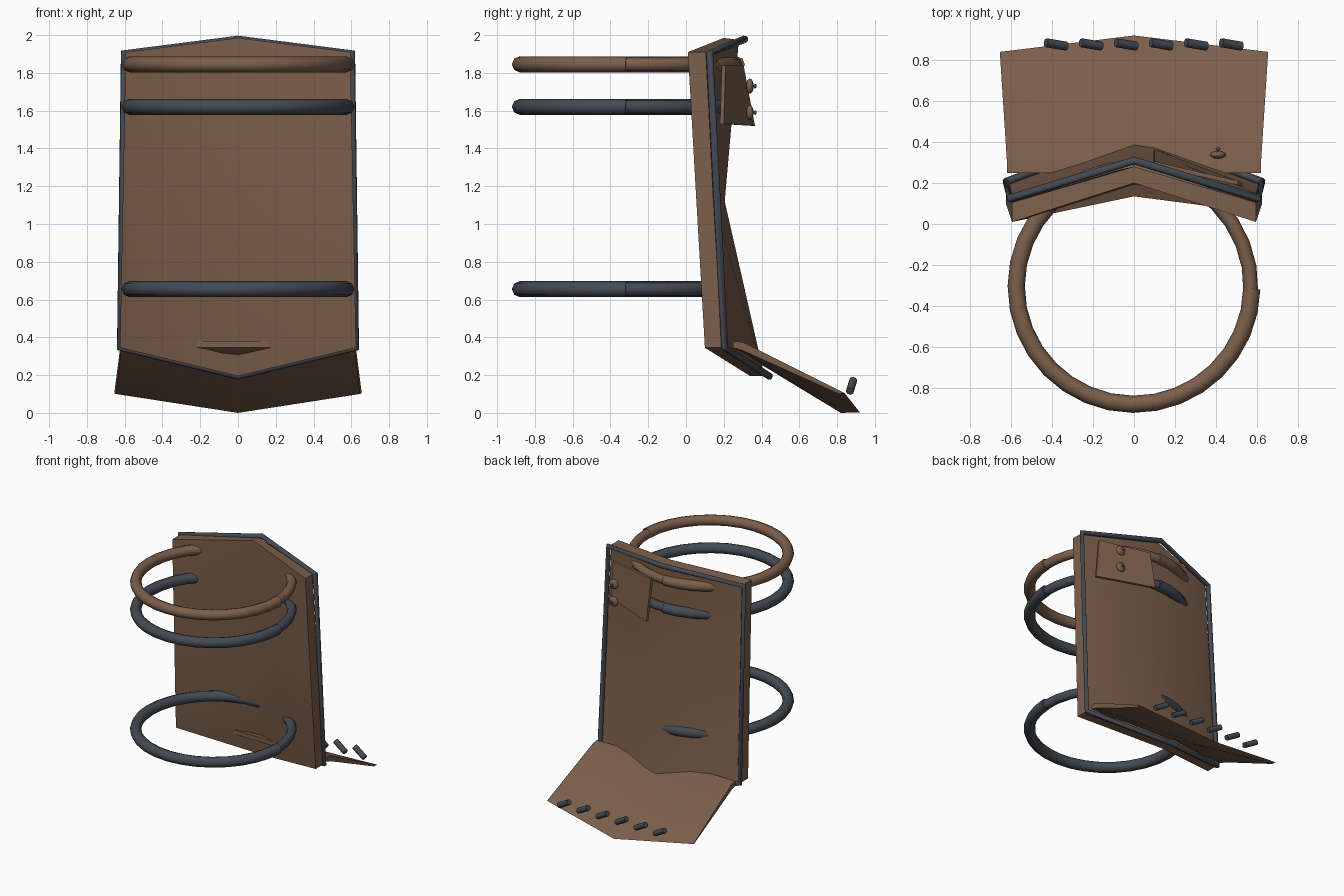
import bpy, bmesh, math
from mathutils import Vector

cube = bpy.data.objects.get("Cube")
if cube:
    bpy.data.objects.remove(cube)


def material(name, rgb):
    m = bpy.data.materials.new(name)
    m.use_nodes = True
    m.diffuse_color = (*rgb, 1)
    m.node_tree.nodes["Principled BSDF"].inputs["Base Color"].default_value = (*rgb, 1)
    return m


LEATHER = material("brown leather", (0.2, 0.115, 0.07))
SLATE = material("dark slate", (0.058, 0.07, 0.088))


def smooth(obj, angle):
    bpy.ops.object.select_all(action='DESELECT')
    obj.select_set(True)
    bpy.context.view_layer.objects.active = obj
    bpy.ops.object.shade_smooth_by_angle(angle=math.radians(angle))


def finish(name, bm, mat, angle=40):
    bmesh.ops.recalc_face_normals(bm, faces=bm.faces)
    mesh = bpy.data.meshes.new(name)
    bm.to_mesh(mesh)
    bm.free()
    mesh.materials.append(mat)
    obj = bpy.data.objects.new(name, mesh)
    bpy.context.collection.objects.link(obj)
    smooth(obj, angle)
    return obj


def folded_slab(name, front, back, mat):
    """Closed slab folded on x = 0; rows are (half width, side y, side z, middle y, middle z)."""
    bm = bmesh.new()
    rows = []
    for w, ys, zs, ym, zm in front + back[::-1]:
        rows.append([bm.verts.new(p) for p in ((-w, ys, zs), (0, ym, zm), (w, ys, zs))])
    n = len(rows)
    for i in range(n):
        a, b = rows[i], rows[(i + 1) % n]
        for k in range(2):
            bm.faces.new((a[k], a[k + 1], b[k + 1], b[k]))
    # side walls
    for i in range(n // 2 - 1):
        for k in (0, 2):
            bm.faces.new((rows[i][k], rows[i + 1][k], rows[n - 2 - i][k], rows[n - 1 - i][k]))
    return finish(name, bm, mat)


def tube(name, points, radius, mat, closed=False):
    curve = bpy.data.curves.new(name, 'CURVE')
    curve.dimensions = '3D'
    curve.bevel_depth = radius
    curve.bevel_resolution = 2
    curve.use_fill_caps = True
    spline = curve.splines.new('POLY')
    spline.points.add(len(points) - 1)
    for sp, p in zip(spline.points, points):
        sp.co = (*p, 1)
    spline.use_cyclic_u = closed
    curve.materials.append(mat)
    obj = bpy.data.objects.new(name, curve)
    bpy.context.collection.objects.link(obj)
    bpy.ops.object.select_all(action='DESELECT')
    obj.select_set(True)
    bpy.context.view_layer.objects.active = obj
    bpy.ops.object.convert(target='MESH')
    smooth(bpy.context.object, 50)


def arc(radius, start, end, z, steps):
    angles = [math.radians(start + (end - start) * i / steps) for i in range(steps + 1)]
    return [(radius * math.cos(a), -0.305 + radius * math.sin(a), z) for a in angles]


# Folded back panel, pinched forward at mid height
folded_slab("back_panel",
            [(0.595, 0.01, 1.91, 0.20, 1.985), (0.61, 0.055, 1.12, 0.135, 1.12),
             (0.625, 0.10, 0.345, 0.34, 0.195)],
            [(0.595, 0.105, 1.91, 0.28, 1.975), (0.61, 0.145, 1.12, 0.205, 1.12),
             (0.625, 0.19, 0.345, 0.415, 0.195)], LEATHER)

# Piping around the rear edge of the panel
tube("edge_piping", [(-0.605, 0.125, 1.905), (0, 0.31, 1.978), (0.605, 0.125, 1.905),
                     (0.625, 0.205, 0.345), (0, 0.44, 0.195), (-0.625, 0.205, 0.345)],
     0.02, SLATE, closed=True)

# Sloping rear flap
folded_slab("rear_flap",
            [(0.62, 0.25, 0.38, 0.25, 0.38), (0.62, 0.30, 0.375, 0.30, 0.375),
             (0.655, 0.84, 0.105, 0.92, 0.003)],
            [(0.62, 0.25, 0.345, 0.25, 0.345), (0.62, 0.30, 0.33, 0.30, 0.315),
             (0.645, 0.81, 0.10, 0.82, 0.0)], LEATHER)

# Three hoops, each a thick strap with a thinner tail on the left
for label, z, mat in (("upper", 1.845, LEATHER), ("middle", 1.62, SLATE), ("lower", 0.655, SLATE)):
    tube(label + "_hoop", arc(0.575, 90, 359, z, 24), 0.042, mat)
    tube(label + "_hoop_tail", arc(0.57, -2, 92, z, 8), 0.036, mat)

# Fastening tab on the rear
bm = bmesh.new()
tab = [Vector(p) for p in ((0.10, 0.305, 1.84), (0.51, 0.21, 1.84), (0.53, 0.20, 1.53), (0.10, 0.365, 1.52))]
outer = [bm.verts.new(p) for p in tab]
inner = [bm.verts.new(p - Vector((0.005, 0.02, 0))) for p in tab]
bm.faces.new(outer)
bm.faces.new(inner[::-1])
for i in range(4):
    j = (i + 1) % 4
    bm.faces.new((outer[i], inner[i], inner[j], outer[j]))
finish("fastening_tab", bm, LEATHER)

# Domed buttons with small studs
for i, z in enumerate((1.73, 1.59)):
    for part, size, y, mat in (("button", (0.04, 0.02, 0.04), 0.338, LEATHER),
                               ("stud", (0.012, 0.008, 0.012), 0.366, SLATE)):
        bm = bmesh.new()
        bmesh.ops.create_uvsphere(bm, u_segments=12, v_segments=8, radius=1)
        bmesh.ops.scale(bm, vec=size, verts=bm.verts)
        bmesh.ops.translate(bm, vec=(0.41, y, z), verts=bm.verts)
        finish(f"{part}_{i + 1}", bm, mat, 60)

# Row of slanted pegs above the flap edge
for i in range(6):
    x = -0.38 + 0.171 * i
    tube(f"peg_{i + 1}", [(x - 0.05, 0.885, 0.172), (x + 0.05, 0.868, 0.115)], 0.022, SLATE)
